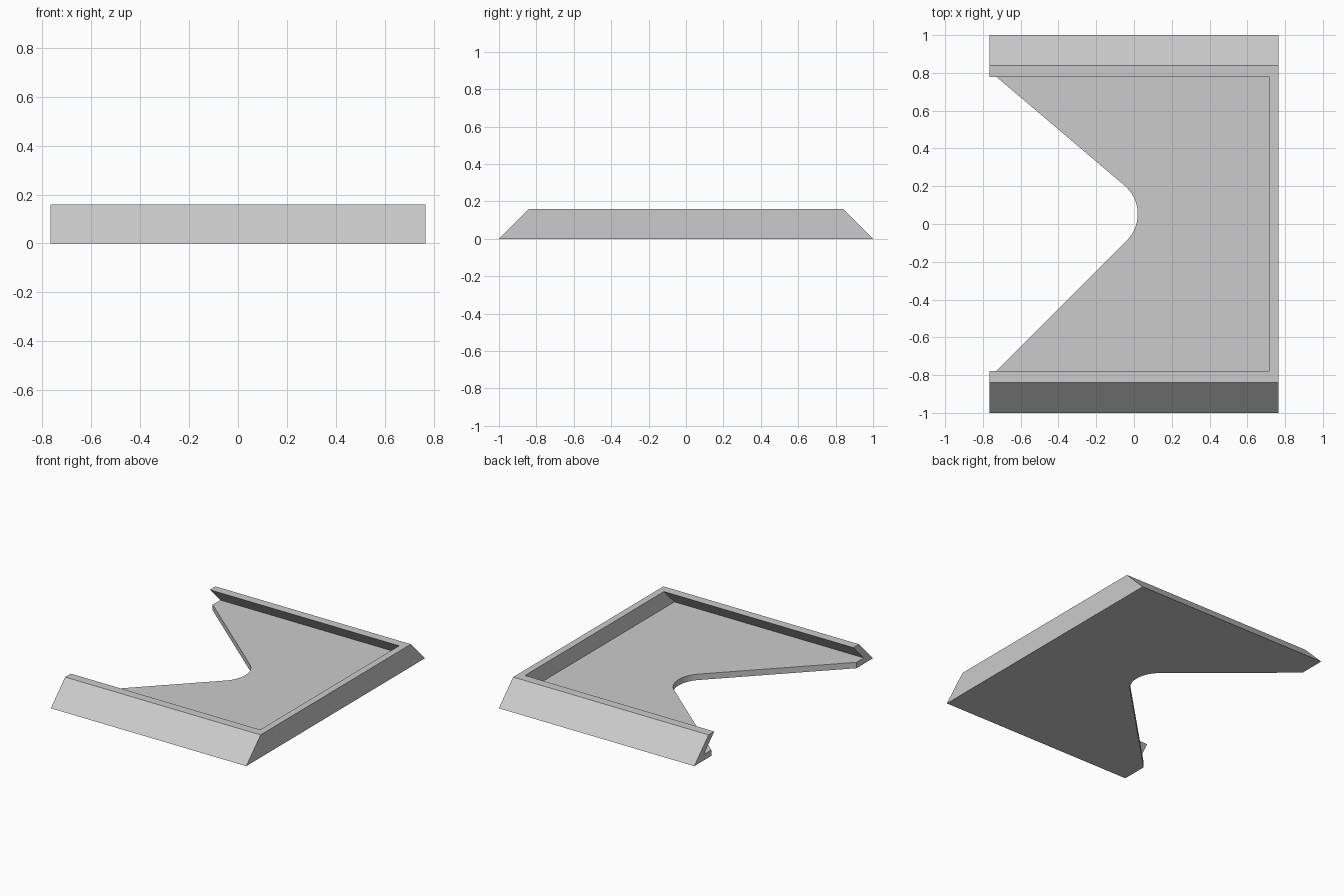
import bpy
import bmesh
from math import radians, cos, sin
from mathutils import Vector

cube = bpy.data.objects.get("Cube")
if cube:
    bpy.data.objects.remove(cube, do_unlink=True)

HALF_X, HALF_Y, HEIGHT = 0.765, 1.0, 0.16
FLOOR = 0.042          # thickness of the pocket floor
LIP = 0.777            # half width of the pocket opening
STOP = 0.717           # inner face of the end stop

grey = bpy.data.materials.new("plain_grey")
grey.use_nodes = True
colour = (0.6, 0.6, 0.6, 1)
grey.diffuse_color = colour
grey.node_tree.nodes["Principled BSDF"].inputs["Base Color"].default_value = colour


def prism(name, outline, sweep):
    """Extrude a closed outline along a vector into a solid."""
    bm = bmesh.new()
    face = bm.faces.new([bm.verts.new(p) for p in outline])
    swept = bmesh.ops.extrude_face_region(bm, geom=[face])["geom"]
    verts = [g for g in swept if isinstance(g, bmesh.types.BMVert)]
    bmesh.ops.translate(bm, verts=verts, vec=sweep)
    bmesh.ops.recalc_face_normals(bm, faces=bm.faces)
    mesh = bpy.data.meshes.new(name)
    bm.to_mesh(mesh)
    bm.free()
    mesh.materials.append(grey)
    obj = bpy.data.objects.new(name, mesh)
    bpy.context.collection.objects.link(obj)
    return obj


def trapezoid(x, low, high, z0, z1):
    return [(x, -low, z0), (x, low, z0), (x, high, z1), (x, -high, z1)]


def cut(target, cutter):
    """Subtract a cutter and discard it."""
    cutter.hide_render = True
    mod = target.modifiers.new("cut", "BOOLEAN")
    mod.operation = "DIFFERENCE"
    mod.solver = "EXACT"
    mod.object = cutter
    bpy.context.view_layer.objects.active = target
    bpy.ops.object.modifier_apply(modifier=mod.name)
    bpy.data.objects.remove(cutter, do_unlink=True)


# Plate with sloping front and back sides
plate = prism("dovetail_plate",
              trapezoid(-HALF_X, HALF_Y, HALF_Y - HEIGHT, 0, HEIGHT),
              (2 * HALF_X, 0, 0))

# Undercut pocket, open at the right end and closed by the end stop
top = HEIGHT + 0.02
pocket = prism("pocket_cutter",
               trapezoid(-1, LIP + HEIGHT - FLOOR, LIP - 0.02, FLOOR, top),
               (1 + STOP, 0, 0))
cut(plate, pocket)

# Rounded V notch through the floor, passing under the rail lips
centre, radius = Vector((-0.177, 0.053)), 0.197
start, end, steps = radians(-45), radians(49.7), 16
arc = []
for i in range(steps + 1):
    a = start + (end - start) * i / steps
    arc.append(centre + radius * Vector((cos(a), sin(a))))
reach = -0.8


def run_out(point, direction):
    return point + direction * ((reach - point.x) / direction.x)


lower = run_out(arc[0], Vector((sin(start), -cos(start))))
upper = run_out(arc[-1], Vector((-sin(end), cos(end))))
outline = [(p.x, p.y, -0.1) for p in [lower, *arc, upper]]
notch = prism("notch_cutter", outline, (0, 0, 0.1 + FLOOR + 0.015))
cut(plate, notch)

# Smooth the notch curve while keeping the edges sharp
bpy.ops.object.select_all(action="DESELECT")
plate.select_set(True)
bpy.context.view_layer.objects.active = plate
bpy.ops.object.shade_smooth_by_angle(angle=radians(20))
